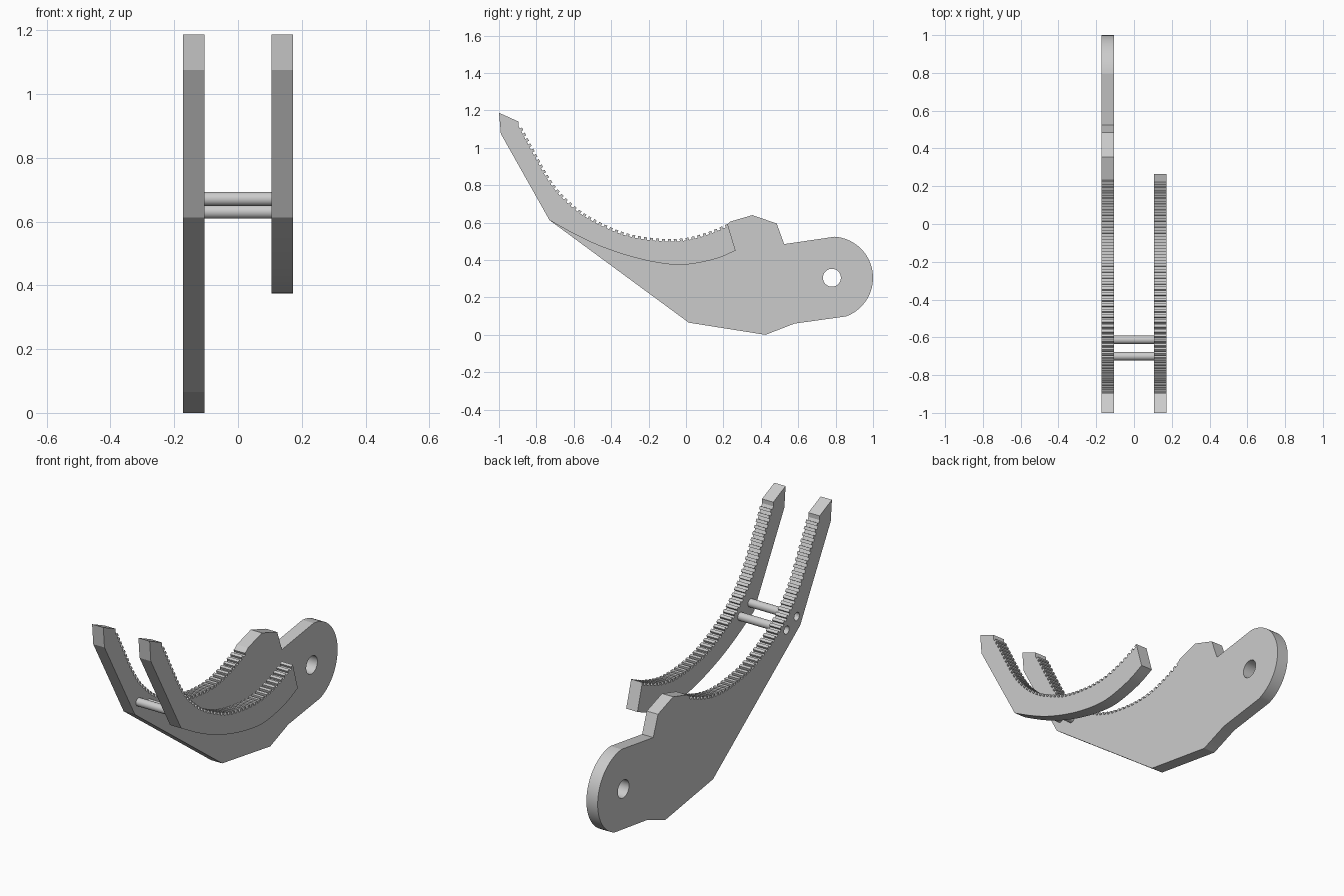
import bpy, math
from mathutils import Vector

if "Cube" in bpy.data.objects:
    bpy.data.objects.remove(bpy.data.objects["Cube"])

X_IN, X_OUT = 0.105, 0.172          # inner and outer faces of the plates
HOLE = (0.78, 0.305)                # pivot hole centre (y, z)
RODS = [(-0.70, 0.671), (-0.613, 0.631)]
ROD_R = 0.022

grey = bpy.data.materials.new("light grey")
grey.diffuse_color = (0.6, 0.6, 0.6, 1)
grey.use_nodes = True
grey.node_tree.nodes["Principled BSDF"].inputs["Base Color"].default_value = grey.diffuse_color


def smooth_path(pts, count):
    """Catmull-Rom through pts, resampled to evenly spaced points."""
    p = [Vector(q) for q in pts]
    p = [2 * p[0] - p[1]] + p + [2 * p[-1] - p[-2]]
    dense = []
    for a, b, c, d in zip(p, p[1:], p[2:], p[3:]):
        for k in range(20):
            t = k / 20
            dense.append(0.5 * (2 * b + (c - a) * t + (2 * a - 5 * b + 4 * c - d) * t * t
                                + (3 * b - a - 3 * c + d) * t ** 3))
    dense.append(p[-2])
    dist = [0.0]
    for a, b in zip(dense, dense[1:]):
        dist.append(dist[-1] + (b - a).length)
    out, j = [], 0
    for i in range(count):
        s = dist[-1] * i / (count - 1)
        while j < len(dense) - 2 and dist[j + 1] < s:
            j += 1
        f = (s - dist[j]) / (dist[j + 1] - dist[j])
        out.append(dense[j].lerp(dense[j + 1], f))
    return out


def toothed(pts, teeth, height):
    """Square teeth standing on the left side of a smooth path."""
    path = smooth_path(pts, teeth * 2 + 1)
    out = []
    for i in range(teeth):
        a, b, c = path[2 * i:2 * i + 3]
        d = (c - a).normalized()
        n = Vector((-d.y, d.x)) * height / 2
        out += [a - n, b - n, b + n, c + n]
    return [tuple(v) for v in out]


def circle(c, r, n=32):
    return [(c[0] + r * math.cos(2 * math.pi * i / n),
             c[1] + r * math.sin(2 * math.pi * i / n)) for i in range(n)]


def plate(name, outline, holes, x):
    """Flat plate in the YZ plane, cut from a filled 2D curve."""
    cu = bpy.data.curves.new(name, 'CURVE')
    cu.dimensions, cu.fill_mode = '2D', 'BOTH'
    cu.extrude = (X_OUT - X_IN) / 2
    for loop in [outline] + holes:
        sp = cu.splines.new('POLY')
        sp.points.add(len(loop) - 1)
        for pt, (u, v) in zip(sp.points, loop):
            pt.co = (u, v, 0, 1)
        sp.use_cyclic_u = True
        sp.use_smooth = False
    ob = bpy.data.objects.new(name, cu)
    bpy.context.collection.objects.link(ob)
    ob.rotation_euler = (math.pi / 2, 0, math.pi / 2)
    ob.location.x = x
    cu.materials.append(grey)
    bpy.ops.object.select_all(action='DESELECT')
    ob.select_set(True)
    bpy.context.view_layer.objects.active = ob
    bpy.ops.object.convert(target='MESH')
    bpy.ops.object.shade_smooth_by_angle(angle=math.radians(15))


# Shared arm: back edge, tip and the toothed inner curve
grip = [(-0.89, 1.12), (-0.80, 0.95), (-0.735, 0.835), (-0.67, 0.75), (-0.57, 0.66),
        (-0.46, 0.595), (-0.33, 0.54), (-0.195, 0.513), (-0.075, 0.505),
        (0.02, 0.515), (0.125, 0.545), (0.225, 0.587)]
arm = [(-0.73, 0.613), (-0.99, 1.075), (-1.0, 1.187), (-0.895, 1.14)] + toothed(grip, 44, 0.013)

# Large plate: arm, hump, rounded pivot end and angled belly
a0, a1 = math.radians(86), math.radians(-70)
pivot_end = [(HOLE[0] + 0.22 * math.cos(a0 + (a1 - a0) * i / 28),
              HOLE[1] + 0.22 * math.sin(a0 + (a1 - a0) * i / 28)) for i in range(29)]
large = (arm + [(0.235, 0.605), (0.355, 0.64), (0.485, 0.595), (0.525, 0.485)] + pivot_end
         + [(0.58, 0.06), (0.425, 0.0), (0.015, 0.065)])
plate("large_jaw_plate", large,
      [circle(HOLE, 0.048)] + [circle(c, ROD_R, 20) for c in RODS], -(X_IN + X_OUT) / 2)

# Small plate: the same arm with a curved underside
under = [(0.265, 0.45), (0.155, 0.405), (-0.005, 0.375), (-0.14, 0.384), (-0.3, 0.42),
         (-0.46, 0.475), (-0.595, 0.538), (-0.73, 0.613)]
small = arm + [tuple(v) for v in smooth_path(under, 30)][:-1]
plate("small_jaw_plate", small, [], (X_IN + X_OUT) / 2)

# Cross rods, seated in the large plate and touching the small one
x0, x1 = -0.14, X_IN + 0.005
for i, (y, z) in enumerate(RODS):
    bpy.ops.mesh.primitive_cylinder_add(vertices=20, radius=ROD_R, depth=x1 - x0,
                                        location=((x0 + x1) / 2, y, z),
                                        rotation=(0, math.pi / 2, 0))
    rod = bpy.context.object
    rod.name = f"cross_rod_{i + 1}"
    rod.data.materials.append(grey)
    bpy.ops.object.shade_smooth_by_angle(angle=math.radians(30))
